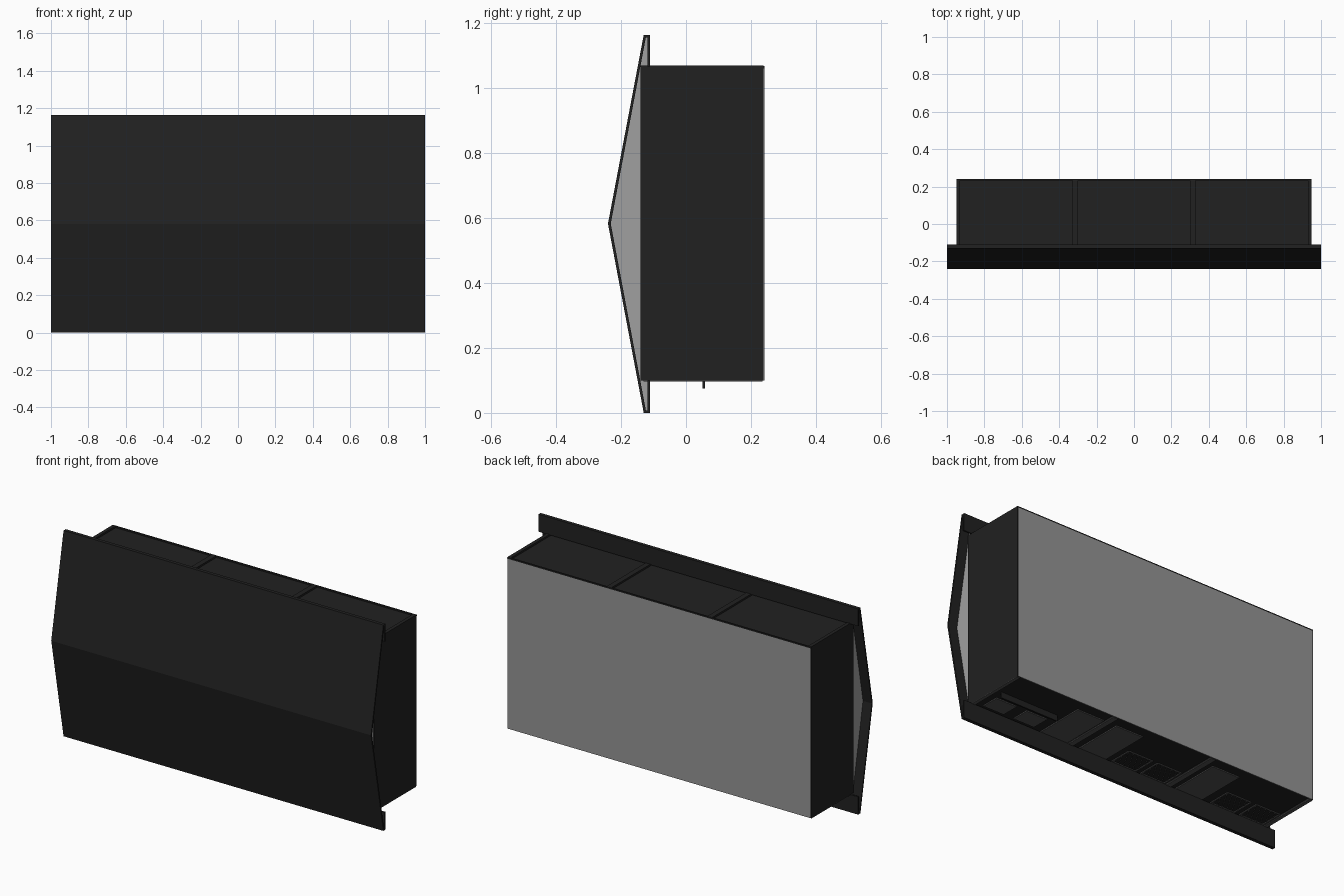
import bpy, bmesh, math

if "Cube" in bpy.data.objects:
    bpy.data.objects.remove(bpy.data.objects["Cube"])

def mat(name, c, a=1.0):
    m = bpy.data.materials.new(name)
    m.diffuse_color = (c, c, c, a)
    m.use_nodes = True
    m.node_tree.nodes["Principled BSDF"].inputs["Base Color"].default_value = m.diffuse_color
    return m

BLACK = mat("black_metal", 0.015)
GREY = mat("grey_panel", 0.3)
MID = mat("dark_grey", 0.08)
SHEER = mat("sheer_grey", 0.35, 0.5)

def finish(name, verts, faces, m):
    me = bpy.data.meshes.new(name)
    me.from_pydata(verts, [], faces)
    me.materials.append(m)
    o = bpy.data.objects.new(name, me)
    bpy.context.collection.objects.link(o)
    return o

def box(name, x0, x1, y0, y1, z0, z1, m=BLACK):
    v = [(x, y, z) for x in (x0, x1) for y in (y0, y1) for z in (z0, z1)]
    f = [(0, 1, 3, 2), (4, 6, 7, 5), (0, 4, 5, 1), (2, 3, 7, 6), (0, 2, 6, 4), (1, 5, 7, 3)]
    return finish(name, v, f, m)

# folded front shell with top and bottom return lips
outer = [(-.11, .10), (-.11, 0), (-.13, 0), (-.24, .582), (-.13, 1.163), (-.11, 1.163), (-.11, 1.065)]
inner = [(-.118, .10), (-.118, .008), (-.1235, .008), (-.2315, .582),
         (-.1235, 1.155), (-.118, 1.155), (-.118, 1.065)]
loop = outer + inner[::-1]
n, k = len(loop), len(outer)
verts = [(x, y, z) for x in (-1, 1) for y, z in loop]
faces = [(i, (i + 1) % n, n + (i + 1) % n, n + i) for i in range(n)]
for i in range(k - 1):
    q = (i, i + 1, n - 2 - i, n - 1 - i)
    faces += [q[::-1], tuple(j + n for j in q)]
shell = finish("front_shell", verts, faces, BLACK)
bm = bmesh.new()
bm.from_mesh(shell.data)
bmesh.ops.recalc_face_normals(bm, faces=bm.faces)
bm.to_mesh(shell.data)
bm.free()

# sheer end infills inside the shell
for s, side in ((-1, "left"), (1, "right")):
    finish(side + "_end_infill", [(s * .945, y, z) for y, z in inner[1:-1]], [(0, 1, 2, 3, 4)], SHEER)

# end plates and dividers
for x0, x1, name in ((-.95, -.93, "left_end_plate"), (.93, .95, "right_end_plate"),
                     (-.33, -.30, "left_divider"), (.30, .33, "right_divider")):
    box(name, x0, x1, -.14, .239, .10, 1.068)
    box(name + "_lower_rail", x0, x1, -.13, .235, .097, .10, MID)

# three cabinets
for i, (x0, x1) in enumerate(((-.93, -.33), (-.30, .30), (.33, .93))):
    box("cabinet_%d" % (i + 1), x0, x1, -.138, .238, .108, 1.058)

# back panel with top trim
box("back_panel", -.947, .947, .236, .241, .10, 1.06, GREY)
box("back_top_trim", -.95, .95, .232, .241, 1.06, 1.067)

def grille(name, cx, cy, w, d, z):
    # rim and diagonal slats, clipped to the opening
    for s in (-1, 1):
        box(name + "_side_rim", cx + s * w / 2 - .004, cx + s * w / 2 + .004, cy - d / 2, cy + d / 2, z - .005, z, MID)
        box(name + "_cross_rim", cx - w / 2, cx + w / 2, cy + s * d / 2 - .004, cy + s * d / 2 + .004, z - .005, z, MID)
    for i in range(7):
        x = cx - w / 2 + w * (i - 1.5) / 5
        t0 = max(0, (cx - w / 2 - x) / (w * .5))
        t1 = min(1, (cx + w / 2 - x) / (w * .5))
        if t1 - t0 < .15:
            continue
        xa, xb = x + w * .5 * t0, x + w * .5 * t1
        ya, yb = cy - d / 2 + d * t0, cy - d / 2 + d * t1
        h = .003
        v = [(px + sx, py, pz) for px, py in ((xa, ya), (xb, yb)) for sx in (-h, h) for pz in (z - .004, z)]
        f = [(0, 1, 3, 2), (4, 6, 7, 5), (0, 4, 5, 1), (2, 3, 7, 6), (0, 2, 6, 4), (1, 5, 7, 3)]
        finish(name + "_slat", v, f, MID)

# underside fittings: access plate in each bay, grilles or vent plates beside it
Z = .108
for i, x in enumerate((.42, .17, -.45)):
    box("access_plate_%d" % (i + 1), x - .085, x + .085, -.12, .17, Z - .006, Z, MID)
for i, x in enumerate((.82, .625)):
    box("vent_plate_%d" % (i + 1), x - .065, x + .065, -.10, 0, Z - .006, Z, MID)
for i, x in enumerate((-.03, -.215, -.665, -.85)):
    grille("grille_%d" % (i + 1), x, -.05, .15, .13, Z)

# hanging rail under the right bay
box("hanging_rail", .54, .90, .05, .058, .075, Z)
